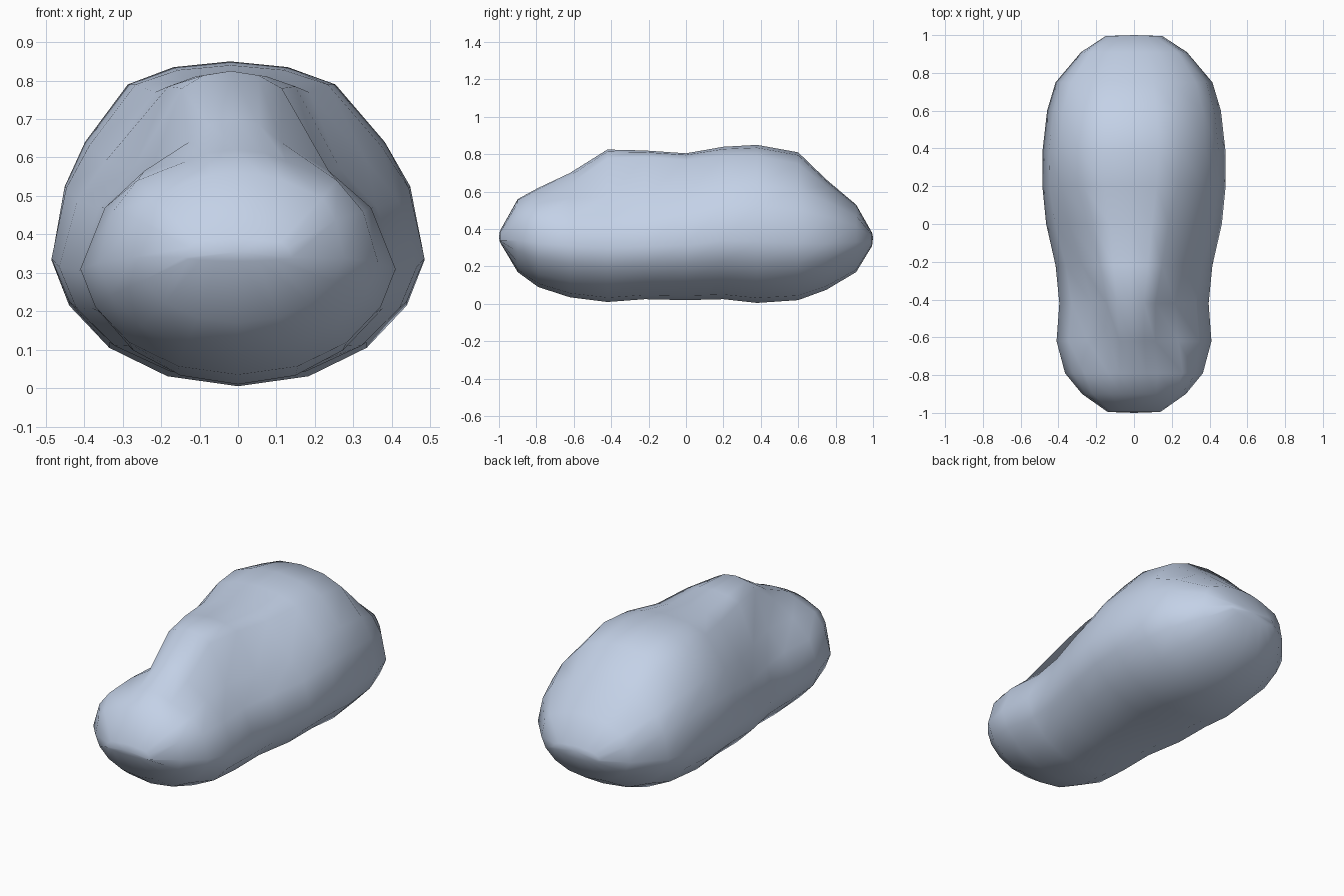
import bpy, bmesh, math

# Cross-sections along the body: y, half width, bottom, top, shoulder (x, z), ridge edge (x, z)
SECTIONS = [
    (-0.995, 0.14, 0.33, 0.39, 0.11, 0.38, 0.06, 0.385),
    (-0.90, 0.275, 0.17, 0.56, 0.22, 0.495, 0.12, 0.54),
    (-0.79, 0.365, 0.09, 0.62, 0.26, 0.54, 0.13, 0.59),
    (-0.62, 0.41, 0.035, 0.70, 0.24, 0.565, 0.12, 0.64),
    (-0.42, 0.395, 0.01, 0.825, 0.22, 0.57, 0.13, 0.78),
    (-0.22, 0.415, 0.025, 0.82, 0.27, 0.57, 0.165, 0.785),
    (0.00, 0.465, 0.02, 0.805, 0.34, 0.59, 0.20, 0.77),
    (0.20, 0.485, 0.025, 0.84, 0.38, 0.63, 0.25, 0.79),
    (0.38, 0.485, 0.005, 0.85, 0.39, 0.64, 0.27, 0.79),
    (0.60, 0.46, 0.02, 0.81, 0.37, 0.61, 0.25, 0.75),
    (0.75, 0.415, 0.075, 0.665, 0.33, 0.55, 0.20, 0.63),
    (0.91, 0.28, 0.17, 0.53, 0.23, 0.47, 0.13, 0.51),
    (0.995, 0.15, 0.31, 0.38, 0.11, 0.37, 0.06, 0.375),
]


def half_section(w, zb, zt, sx, sz, tx, tz):
    """Right half of one outline, from bottom centre to top centre."""
    zm = min(0.34, (zb + sz) / 2 + 0.01)
    pts = [(w * k * math.sin(math.radians(d)), zm - (zm - zb) * math.cos(math.radians(d)))
           for d, k in ((0, 1), (23, 0.97), (46, 0.96), (69, 0.97), (90, 1))]
    mx, mz = (w + sx) / 2, (zm + sz) / 2
    pts.append((mx + 0.25 * (w - mx), mz + 0.25 * (sz - mz)))
    pts += [(sx, sz), (tx, tz), (tx * 0.55, zt - (zt - tz) * 0.25), (0, zt)]
    return pts


# Lumpy body lofted through the sections
bm = bmesh.new()
rings = []
for y, *rest in SECTIONS:
    half = half_section(*rest)
    outline = half + [(-x, z) for x, z in half[-2:0:-1]]
    # the ridge leans slightly to the left
    rings.append([bm.verts.new((x - 0.02 * max(0, (z - 0.5) / 0.35), y, z))
                  for x, z in outline])

n = len(rings[0])
for a, b in zip(rings, rings[1:]):
    for i in range(n):
        j = (i + 1) % n
        bm.faces.new((a[i], a[j], b[j], b[i]))

# Blunt tips closed with a fan
for ring, y in ((rings[0], -1.0), (rings[-1], 1.0)):
    tip = bm.verts.new((0, y, 0.355))
    for i in range(n):
        bm.faces.new((ring[i], ring[(i + 1) % n], tip))

bmesh.ops.recalc_face_normals(bm, faces=bm.faces)
for f in bm.faces:
    f.smooth = True

mesh = bpy.data.meshes.new("boulder")
bm.to_mesh(mesh)
bm.free()
boulder = bpy.data.objects.new("boulder", mesh)
bpy.context.collection.objects.link(boulder)

# Blue-grey stone colour
stone = bpy.data.materials.new("stone")
stone.diffuse_color = (0.55, 0.64, 0.80, 1)
mesh.materials.append(stone)
